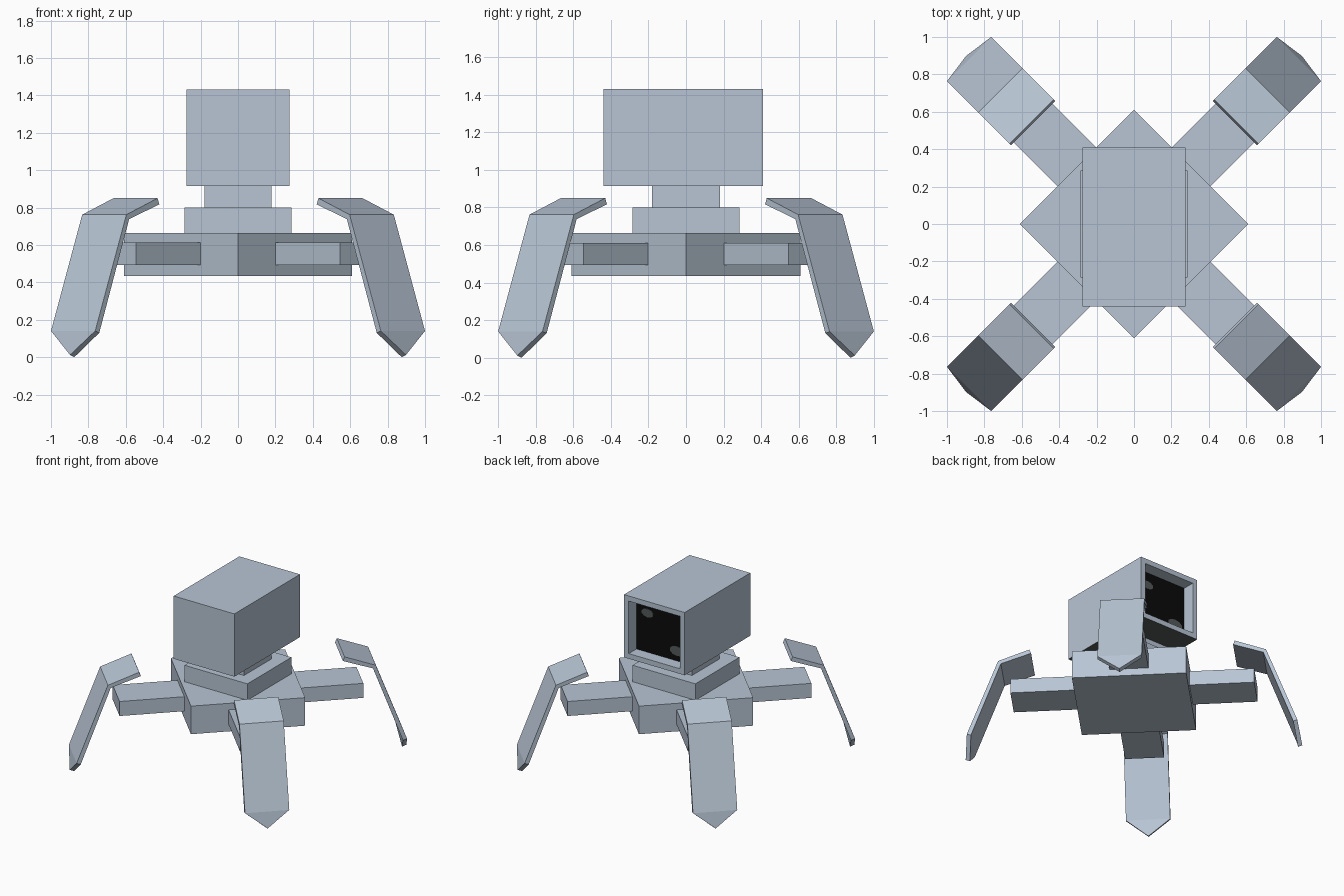
import bpy, bmesh, math
from mathutils import Matrix

if "Cube" in bpy.data.objects:
    bpy.data.objects.remove(bpy.data.objects["Cube"])


def material(name, rgb):
    m = bpy.data.materials.new(name)
    m.diffuse_color = (*rgb, 1)
    m.use_nodes = True
    m.node_tree.nodes["Principled BSDF"].inputs["Base Color"].default_value = m.diffuse_color
    return m


STEEL = material("steel_blue", (0.48, 0.56, 0.66))
BLACK = material("screen_black", (0.003, 0.003, 0.003))
DARK = material("dark_grey", (0.09, 0.10, 0.10))


def finish(bm, name, mats=(STEEL,)):
    bmesh.ops.recalc_face_normals(bm, faces=bm.faces)
    mesh = bpy.data.meshes.new(name)
    bm.to_mesh(mesh)
    bm.free()
    for m in mats:
        mesh.materials.append(m)
    ob = bpy.data.objects.new(name, mesh)
    bpy.context.collection.objects.link(ob)
    return ob


def box_mesh(x, y, z):
    """Box from (min, max) pairs."""
    bm = bmesh.new()
    bmesh.ops.create_cube(bm, size=1)
    for v in bm.verts:
        for i, (lo, hi) in enumerate((x, y, z)):
            v.co[i] = lo if v.co[i] < 0 else hi
    return bm


# Body: square block turned 45 degrees
HALF = 0.61 / math.sqrt(2)
body = finish(box_mesh((-HALF, HALF), (-HALF, HALF), (0.435, 0.665)), "body")
body.rotation_euler.z = math.pi / 4

# Turret plate and neck
finish(box_mesh((-0.285, 0.285), (-0.285, 0.285), (0.665, 0.80)), "turret_plate")
finish(box_mesh((-0.18, 0.18), (-0.18, 0.18), (0.80, 0.915)), "neck")

# Head: box with a recessed screen at the back and a dark underside
bm = box_mesh((-0.275, 0.275), (-0.44, 0.41), (0.915, 1.43))
bm.normal_update()
for f in bm.faces:
    if f.normal.z < -0.9:
        f.material_index = 2
back = max(bm.faces, key=lambda f: f.calc_center_median().y)
bmesh.ops.inset_individual(bm, faces=[back], thickness=0.06)
rim = bmesh.ops.extrude_discrete_faces(bm, faces=[back])["faces"]
rim[0].material_index = 1
bmesh.ops.translate(bm, verts=rim[0].verts, vec=(0, -0.10, 0))
finish(bm, "head", (STEEL, BLACK, DARK))

# Small grey marks on the screen
for i, (x, z, rx, rz) in enumerate(((0.13, 1.28, 0.055, 0.035), (-0.14, 1.04, 0.07, 0.04))):
    bm = bmesh.new()
    bmesh.ops.create_cone(bm, cap_ends=True, segments=10, radius1=1, radius2=1, depth=0.004)
    bmesh.ops.transform(bm, verts=bm.verts, matrix=Matrix.Translation((x, 0.312, z))
                        @ Matrix.Rotation(math.pi / 2, 4, 'X') @ Matrix.Diagonal((rx, rz, 1, 1)))
    finish(bm, f"screen_mark_{i + 1}", (DARK,))

# Leg plate sections: outer (r, z), inner (r, z), half width
LEG = [((0.775, 0.85), (0.762, 0.817), 0.167),
       ((1.011, 0.762), (0.99, 0.738), 0.167),
       ((1.247, 0.14), (1.216, 0.13), 0.167),
       ((1.27, 0.012), (1.238, 0.0), 0.0)]


def leg_mesh():
    bm = bmesh.new()
    rows = []
    for (ro, zo), (ri, zi), w in LEG[:-1]:
        rows.append([bm.verts.new(p) for p in
                     ((ro, -w, zo), (ro, w, zo), (ri, w, zi), (ri, -w, zi))])
    tip_out, tip_in = (bm.verts.new((r, 0, z)) for r, z in LEG[-1][:2])
    bm.faces.new(rows[0])
    for a, b in zip(rows, rows[1:]):
        for i in range(4):
            j = (i + 1) % 4
            bm.faces.new((a[i], a[j], b[j], b[i]))
    # Pointed foot
    ol, orr, ir, il = rows[-1]
    bm.faces.new((ol, orr, tip_out))
    bm.faces.new((ir, il, tip_in))
    bm.faces.new((orr, ir, tip_in, tip_out))
    bm.faces.new((il, ol, tip_out, tip_in))
    return bm


# Four diagonal arms, each with a bent leg plate
for k, side in enumerate(("back_right", "back_left", "front_left", "front_right")):
    angle = math.pi / 4 + k * math.pi / 2
    arm = finish(box_mesh((0.42, 0.92), (-0.147, 0.147), (0.493, 0.612)), f"arm_{side}")
    leg = finish(leg_mesh(), f"leg_{side}")
    arm.rotation_euler.z = leg.rotation_euler.z = angle
